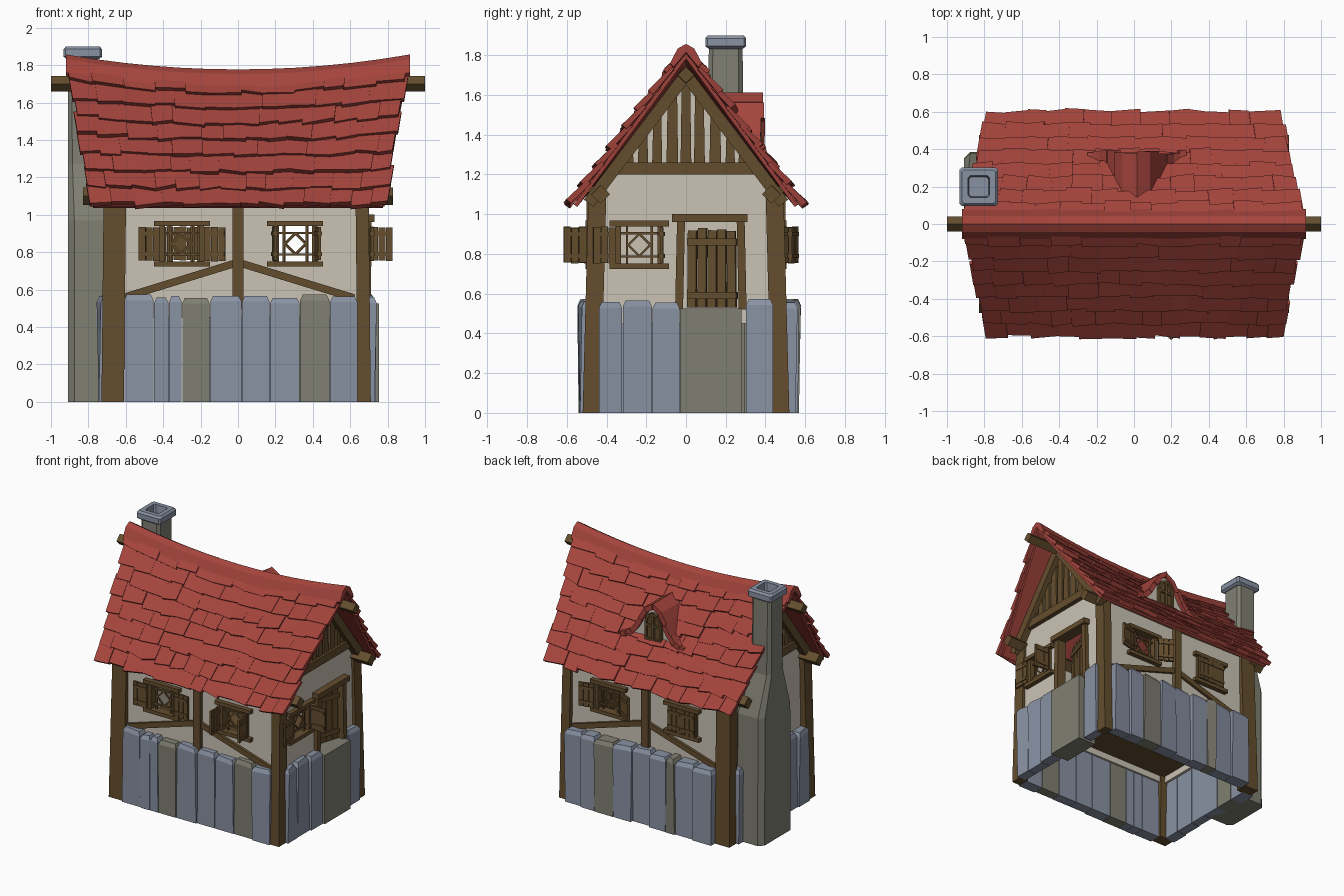
import bpy, bmesh, math, random
from mathutils import Matrix, Vector

if "Cube" in bpy.data.objects:
    bpy.data.objects.remove(bpy.data.objects["Cube"])

random.seed(7)
R = random.uniform
I = Matrix.Identity(4)
COLOURS = {"roof_red": (0.37, 0.058, 0.045), "timber_brown": (0.127, 0.075, 0.027),
           "plaster_cream": (0.60, 0.55, 0.46), "stone_blue_grey": (0.25, 0.285, 0.365),
           "stone_warm_grey": (0.215, 0.213, 0.17)}
MATS = {}
for n, c in COLOURS.items():
    MATS[n] = bpy.data.materials.new(n)
    MATS[n].diffuse_color = (*c, 1)
PARTS = {}


def part(name, colour):
    if name not in PARTS:
        PARTS[name] = (bmesh.new(), colour)
    return PARTS[name][0]


def loft(bm, rings, M=I):
    vs = [[bm.verts.new(M @ Vector(p)) for p in r] for r in rings]
    n = len(vs[0])
    for a, b in zip(vs, vs[1:]):
        for i in range(n):
            bm.faces.new((a[i], a[(i + 1) % n], b[(i + 1) % n], b[i]))
    bm.faces.new(vs[0])
    bm.faces.new(vs[-1])


def prism(bm, pts, y0, y1, M=I):
    loft(bm, [[(x, y, z) for x, z in pts] for y in (y0, y1)], M)


def box(bm, x0, x1, y0, y1, z0, z1, M=I):
    prism(bm, [(x0, z0), (x1, z0), (x1, z1), (x0, z1)], y0, y1, M)


def bar(bm, p, q, w, y0, y1, M=I):
    p, q = Vector(p), Vector(q)
    d = (q - p).normalized() * w / 2
    s = Vector((-d.y, d.x))
    prism(bm, [p + s, q + s, q - s, p - s], y0, y1, M)


# each wall is built facing -y and turned into place; x runs along the wall
FRONT, RIGHT, BACK, LEFT = [Matrix.Rotation(math.radians(a), 4, 'Z') for a in (0, 90, 180, -90)]
DF, DS, WZ = 0.47, 0.68, 0.845


# plaster walls with real openings
def wall(M, a, d, top, holes):
    bm = part("plaster_walls", "plaster_cream")
    cuts = sorted({-a, a, *[e for h in holes for e in h[:2]]})
    for l, r in zip(cuts, cuts[1:]):
        z = 0.45
        for h in holes:
            if h[0] <= l and r <= h[1]:
                box(bm, l, r, -d, -d + 0.04, z, h[2], M)
                z = h[3]
        box(bm, l, r, -d, -d + 0.04, z, top, M)


def hole(c):
    return (c - 0.11, c + 0.11, WZ - 0.1, WZ + 0.1)


wall(FRONT, 0.66, DF, 1.13, [hole(-0.3), hole(0.305)])
wall(BACK, 0.66, DF, 1.13, [hole(-0.31), hole(0.31)])
wall(RIGHT, 0.46, DS, 1.1, [hole(-0.235), (-0.03, 0.27, 0.52, 0.97)])
wall(LEFT, 0.46, DS, 1.1, [])


# lattice windows with plank shutters
def window(name, M, c, d, left, right):
    W = M @ Matrix.Translation((c, -d, WZ))
    bm = part(name, "timber_brown")
    for s in (-1, 1):
        box(bm, -0.15, 0.15, -0.035, 0.03, s * 0.108 - 0.014, s * 0.108 + 0.014, W)
        box(bm, s * 0.105 - 0.014, s * 0.105 + 0.014, -0.02, 0.03, -0.1, 0.1, W)
        bar(bm, (s * 0.062, -0.1), (s * 0.062, 0.1), 0.012, -0.002, 0.012, W)
        bar(bm, (-0.1, s * 0.058), (0.1, s * 0.058), 0.012, -0.002, 0.012, W)
        for t in (-1, 1):
            bar(bm, (s * 0.056, 0), (0, t * 0.056), 0.011, 0, 0.01, W)
    sh = part(name + "_shutters", "timber_brown")
    for s, ang in ((-1, left), (1, right)):
        H = W @ Matrix.Translation((s * 0.115, -0.03, 0)) @ Matrix.Rotation(s * math.radians(ang), 4, 'Z')
        for i in range(3):
            a, b = sorted((-s * (0.003 + i * 0.039), -s * (0.039 + i * 0.039)))
            box(sh, a, b, -0.008, 0.008, -0.09 + R(-.004, .004), 0.09 + R(-.004, .004), H)
        a, b = sorted((-s * 0.004, -s * 0.112))
        for z in (-0.055, 0.055):
            box(sh, a, b, -0.014, 0.014, z - 0.01, z + 0.01, H)


window("front_left_window", FRONT, -0.3, DF, 178, 178)
window("front_right_window", FRONT, 0.305, DF, 85, 98)
window("right_window", RIGHT, -0.235, DS, 176, 88)
window("back_open_window", BACK, -0.31, DF, 168, 150)
window("back_closed_window", BACK, 0.31, DF, 0, 0)

# corner posts leaning slightly inwards
bm = part("corner_posts", "timber_brown")
for x0, x1 in ((-0.73, -0.61), (0.64, 0.71)):
    for s in (-1, 1):
        dx = -0.012 if x0 > 0 else 0.012
        loft(bm, [[(x + k * dx, s * (y - k * 0.03), z) for x, y in
                   ((x0, 0.43), (x1, 0.43), (x1, 0.52), (x0, 0.52))]
                  for k, z in ((0, 0), (1, 1.14))])

# timber framing on the long walls
bm = part("wall_braces", "timber_brown")
for M in (FRONT, BACK):
    box(bm, -0.03, 0.03, -DF - 0.03, -DF + 0.03, 0.5, 1.12, M)
    for s in (-1, 1):
        bar(bm, (0, 0.745), (s * 0.62, 0.555), 0.04, -DF - 0.02, -DF + 0.01, M)

# gables: plaster, planks, tie beam, rafters
for M in (RIGHT, LEFT):
    prism(part("gable_plaster", "plaster_cream"),
          [(-0.46, 1.1), (0.46, 1.1), (0.46, 1.13), (0, 1.73), (-0.46, 1.13)], -DS, -DS + 0.04, M)
    bm = part("gable_timbers", "timber_brown")
    box(bm, -0.38, 0.38, -DS - 0.035, -DS + 0.01, 1.2, 1.26, M)
    for i in range(-4, 5):
        c, w = i * 0.073 + R(-.006, .006), R(0.022, 0.03)
        top = [1.70 - 1.31 * abs(c + k * w) for k in (-1, 1)]
        prism(bm, [(c - w, 1.24), (c + w, 1.24), (c + w - .006, top[1]), (c - w + .006, top[0])],
              -DS - 0.018, -DS + 0.01, M)
    for s in (-1, 1):
        bar(bm, (0, 1.70), (s * 0.49, 1.055), 0.06, -DS - 0.055, -DS, M)

# ridge beam and eave purlins, turned on edge
bm = part("roof_beams", "timber_brown")
for y, z, l, h in ((0, 1.70, 1.0, 0.048), (-0.43, 1.1, 0.83, 0.055), (0.43, 1.1, 0.83, 0.055)):
    loft(bm, [[(x, y + a * k, z + b * k) for a, b in ((1, 0), (0, 1), (-1, 0), (0, -1))]
              for x, k in ((-l, h * .85), (0, h), (l, h * .85))])

# stone slabs round the base
def stones(M, edges, d, warm):
    for i, (l, r) in enumerate(zip(edges, edges[1:])):
        bm = part("warm_slabs", "stone_warm_grey") if i in warm else part("blue_slabs", "stone_blue_grey")
        y, h, l, r = -d + R(-.015, .015), R(0.555, 0.575), l + 0.002, r - 0.002
        t, b = R(-.012, .012), -d + 0.085
        loft(bm, [[(l + k, y + t * f + k, z), (r - k, y - t * f + k, z), (r - k, b, z), (l + k, b, z)]
                  for k, f, z in ((0, 0, 0), (0, 1, h - 0.03), (0.014, 1, h))], M)


stones(FRONT, [-.61, -.45, -.37, -.3, -.15, .02, .17, .33, .49, .64], 0.53, {3, 7})
stones(BACK, [-.64, -.5, -.38, -.22, -.07, .08, .22, .3, .45, .61], 0.555, {2, 6})
stones(RIGHT, [-.44, -.32, -.17, -.03], 0.74, {})
stones(RIGHT, [.3, .44], 0.74, {})
stones(LEFT, [-.44, -.3, -.15, 0, .14, .3, .44], 0.745, {1})
box(part("door_step", "stone_warm_grey"), -0.03, 0.28, -0.755, -0.6, 0, 0.525, RIGHT)
box(part("floor", "timber_brown"), -0.65, 0.65, -0.45, 0.45, 0.5, 0.52)

# door frame and plank door standing ajar
bm = part("door_frame", "timber_brown")
box(bm, -0.07, 0.31, -DS - 0.05, -DS + 0.04, 0.96, 1.0, RIGHT)
bar(bm, (-0.035, 0.52), (-0.025, 0.97), 0.04, -DS - 0.03, -DS + 0.045, RIGHT)
bar(bm, (0.285, 0.52), (0.275, 0.97), 0.04, -DS - 0.03, -DS + 0.045, RIGHT)
bm = part("door", "timber_brown")
H = RIGHT @ Matrix.Translation((0.262, -DS + 0.015, 0.53)) @ Matrix.Rotation(math.radians(-18), 4, 'Z')
for i in range(5):
    x = -0.008 - i * 0.053
    bar(bm, (x - 0.024, 0), (x - 0.024 + R(-.004, .004), 0.39 + R(-.01, .01)), 0.045, -0.01, 0.01, H)
for z in (0.06, 0.33):
    box(bm, -0.265, -0.005, -0.018, 0.014, z - 0.018, z + 0.018, H)


# sagging roof surface: u along the ridge, v down the slope, off = height above it
def roof(s, u, v, off):
    z = (1.73 + 0.08 * u * u) * (1 - v) + 1.045 * v
    return (u * (0.91 - 0.12 * v), s * (0.56 * v + 0.81 * off), z + 0.58 * off)


ROWS = 8
US = [i / 6 - 1 for i in range(13)]
for s in (-1, 1):
    loft(part("roof_deck", "roof_red"),
         [[roof(s, u * 0.98, v, o) for v, o in ((0, 0.005), (1, 0.005), (1, -0.015), (0, -0.015))] for u in US])
    bm = part("roof_tiles", "roof_red")
    for r in range(ROWS):
        u = -1 + R(-.015, .01)
        while u < 0.99:
            e = u + R(0.12, 0.2)
            if e > 0.92:
                e = 1 + R(-.01, .015)
            v0, v1, lift = max(0, r / ROWS - 0.02), (r + 1) / ROWS + 0.015, R(-.005, .008)
            ends = (v1 + R(-.018, .018), v1 + R(-.018, .018))
            loft(bm, [[roof(s, k, v0, 0), roof(s, k, w, 0.012 + lift),
                       roof(s, k, w, 0.045 + lift), roof(s, k, v0, 0.018 + lift)]
                      for k, w in zip((u, e), ends)])
            u = e

# ridge cap
CAP = [(-.08, -.055), (-.042, .018), (0, .042), (.042, .018), (.08, -.055), (.062, -.075), (0, 0), (-.062, -.075)]
loft(part("ridge_cap", "roof_red"),
     [[(u * 0.92, y, 1.735 + 0.08 * u * u + z) for y, z in CAP] for u in US])


# bell-shaped dormer on the back slope
def bell(x, off=0):
    f = lambda t: 1.30 + 0.27 * math.exp(-(t / 0.125) ** 2)
    n = Vector((-(f(x + .01) - f(x - .01)) / .02, 1)).normalized() * off
    return (x + n.x + 0.015, f(x) + n.y)


xs = [-0.26 + i * 0.52 / 12 for i in range(13)]
prism(part("dormer_face", "plaster_cream"),
      [(-0.245, 1.22)] + [bell(x) for x in xs] + [(0.275, 1.22)], 0.15, 0.36)
bm = part("dormer_roof", "roof_red")
for a, b in zip(xs, xs[1:]):
    t = 0.036 + R(-.004, .006)
    prism(bm, [bell(a), bell(b), bell(b, t), bell(a, t)], 0.12, 0.385 + R(-.012, .012))
bm = part("dormer_window", "timber_brown")
arch = [(0.015 + 0.062 * math.cos(k * math.pi / 6), 1.455 + 0.075 * math.sin(k * math.pi / 6)) for k in range(7)]
prism(bm, [(-0.047, 1.335)] + arch[::-1] + [(0.077, 1.335)], 0.35, 0.368)
for p, q in list(zip(arch, arch[1:])) + [((-.047, 1.335), arch[-1]), ((.077, 1.335), arch[0]),
                                         ((.015, 1.335), (.015, 1.53)), ((-.047, 1.44), (.077, 1.44)),
                                         ((-.055, 1.335), (.085, 1.335))]:
    bar(bm, p, q, 0.017, 0.36, 0.382)


# chimney with shoulders and a hollow cap
def ring(x0, x1, y0, y1, z, c):
    return [(x0 + c, y0, z), (x1 - c, y0, z), (x1, y0 + c, z), (x1, y1 - c, z),
            (x1 - c, y1, z), (x0 + c, y1, z), (x0, y1 - c, z), (x0, y0 + c, z)]


loft(part("chimney", "stone_warm_grey"),
     [ring(-.91, -.67, 0, .385, 0, .035), ring(-.91, -.67, .005, .38, .97, .035),
      ring(-.91, -.74, .105, .29, 1.27, .025), ring(-.91, -.75, .115, .285, 1.835, .02)])
loft(part("chimney_cap", "stone_blue_grey"),
     [ring(-.83 - h, -.83 + h, .2 - h, .2 + h, z, .012)
      for h, z in ((.085, 1.832), (.103, 1.845), (.103, 1.885), (.09, 1.9), (.058, 1.9), (.052, 1.84))])

# turn the collected parts into objects
for name, (bm, colour) in PARTS.items():
    bmesh.ops.recalc_face_normals(bm, faces=bm.faces)
    me = bpy.data.meshes.new(name)
    bm.to_mesh(me)
    bm.free()
    me.materials.append(MATS[colour])
    bpy.context.collection.objects.link(bpy.data.objects.new(name, me))

for m in bpy.data.materials:
    if m.users and not m.is_grease_pencil:
        m.use_nodes = True
        m.node_tree.nodes["Principled BSDF"].inputs["Base Color"].default_value = m.diffuse_color
